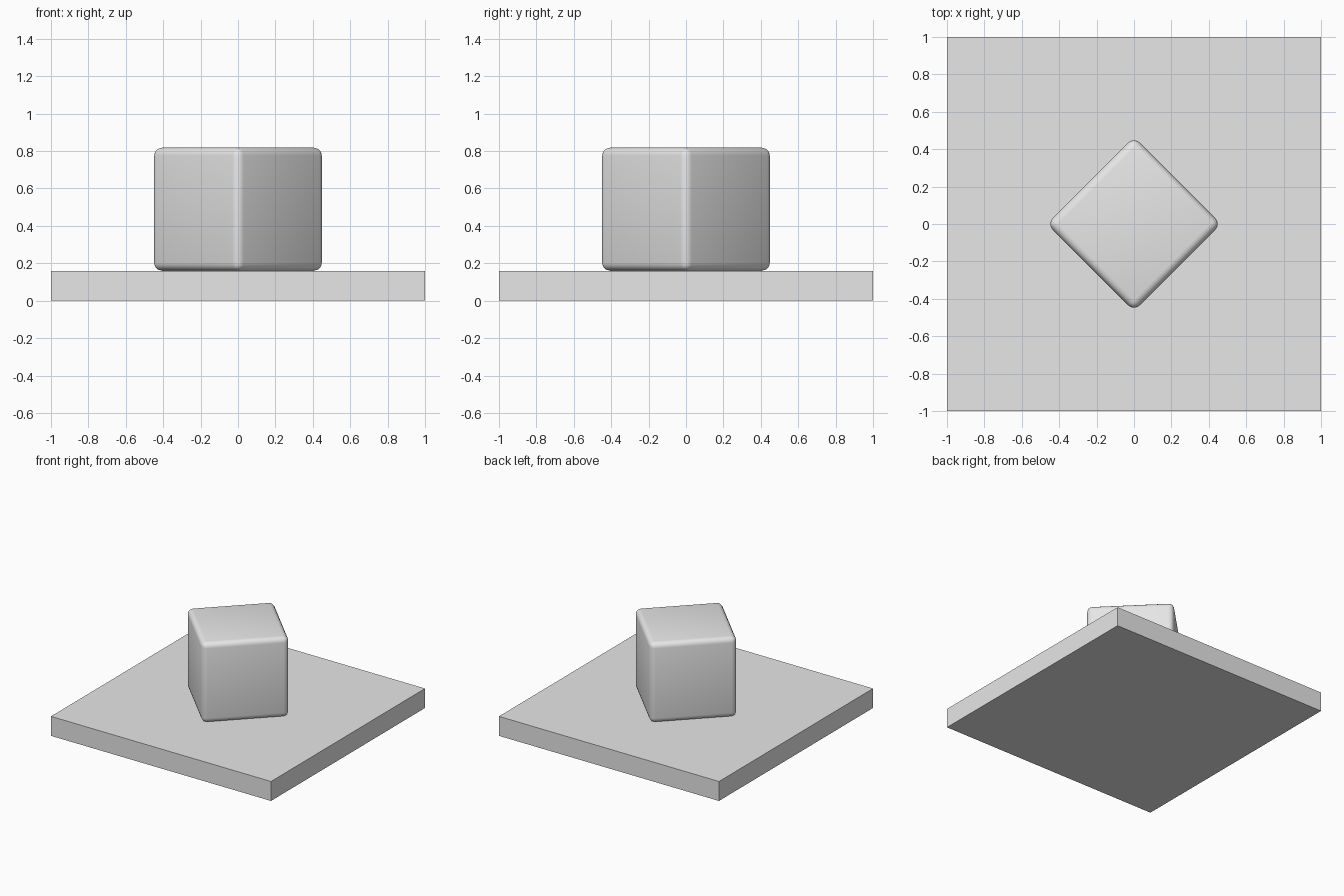
import bpy
from math import radians

default = bpy.data.objects.get("Cube")
if default:
    bpy.data.objects.remove(default, do_unlink=True)

# Single light grey material
grey = bpy.data.materials.new("light_grey")
grey.use_nodes = True
colour = (0.8, 0.8, 0.8, 1.0)
grey.diffuse_color = colour
grey.node_tree.nodes["Principled BSDF"].inputs["Base Color"].default_value = colour


def box(name, size, bottom, turn=0):
    """Box standing at height bottom, turned about z, size applied to the mesh."""
    bpy.ops.mesh.primitive_cube_add(size=1, location=(0, 0, bottom + size[2] / 2))
    ob = bpy.context.object
    ob.name = name
    ob.scale = size
    bpy.ops.object.transform_apply(location=False, rotation=False, scale=True)
    ob.rotation_euler.z = radians(turn)
    ob.data.materials.append(grey)
    return ob


# Flat square slab
base_height = 0.16
box("base_slab", (2, 2, base_height), 0)

# Rounded block standing on its centre, turned corner-on
side = 0.658
block = box("rounded_block", (side, side, side), base_height, turn=45)
bevel = block.modifiers.new("rounded_edges", "BEVEL")
bevel.width = 0.042
bevel.segments = 4
bpy.ops.object.modifier_apply(modifier=bevel.name)
bpy.ops.object.shade_smooth_by_angle(angle=radians(40))
